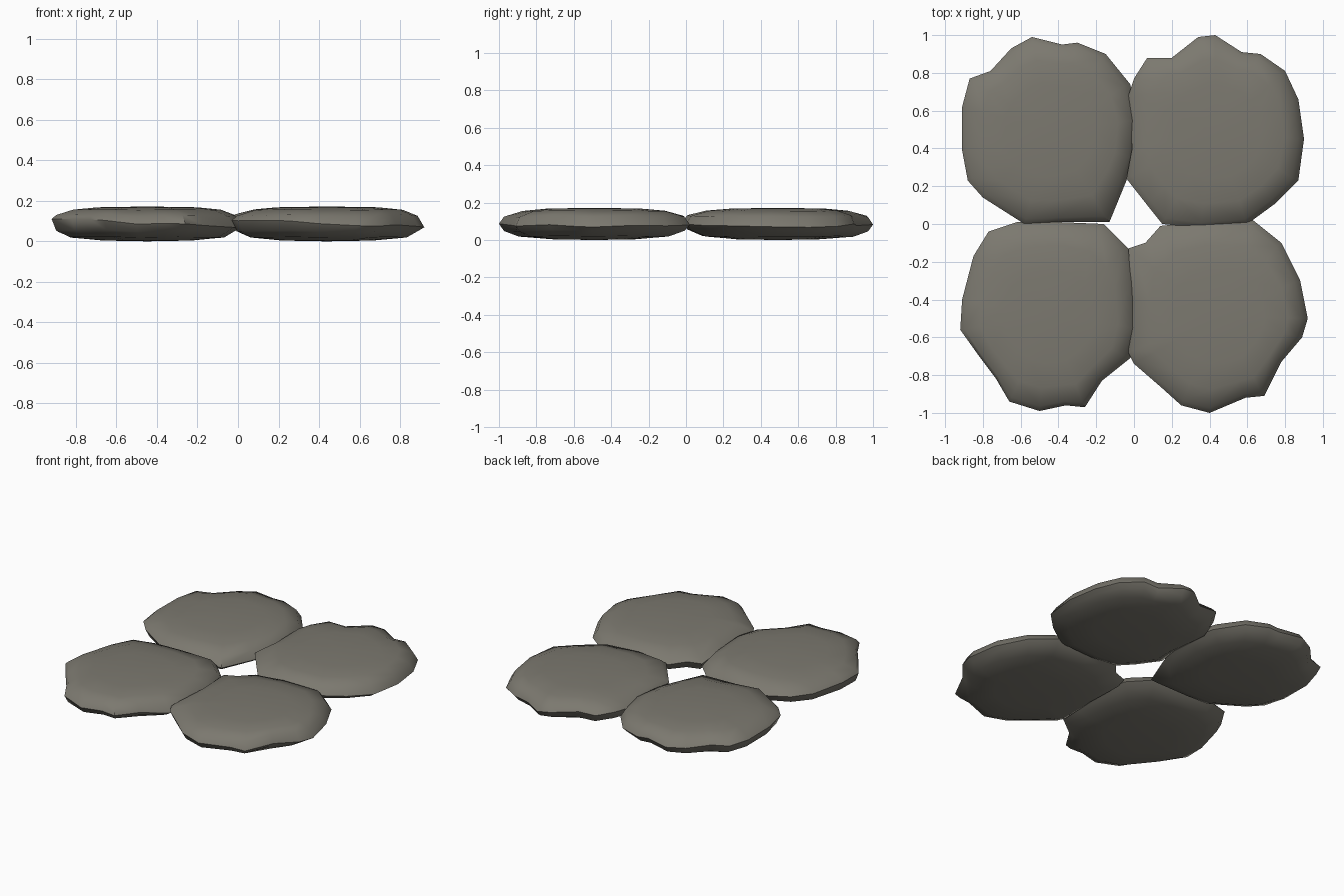
import bpy, bmesh, math, random
from mathutils import Vector

if "Cube" in bpy.data.objects:
    bpy.data.objects.remove(bpy.data.objects["Cube"], do_unlink=True)

random.seed(4)

stone_grey = bpy.data.materials.new("stone grey")
stone_grey.use_nodes = True
colour = (0.2, 0.19, 0.16, 1)
stone_grey.diffuse_color = colour
shader = next(n for n in stone_grey.node_tree.nodes if n.type == 'BSDF_PRINCIPLED')
shader.inputs["Base Color"].default_value = colour
shader.inputs["Roughness"].default_value = 0.9

# Cross-section from upper face to lower face: (scale of outline, height)
TOP, BOTTOM = 0.172, 0.0
PROFILE = [(.5, .168), (.76, .156), (.95, .128), (1, .09),
           (.95, .052), (.8, .02), (.45, .004)]


def flat_stone(name, outline):
    """Loft a worn, flat stone from its plan outline and the shared profile."""
    points = [Vector(p) for p in outline]
    xs, ys = [p.x for p in points], [p.y for p in points]
    centre = Vector(((min(xs) + max(xs)) / 2, (min(ys) + max(ys)) / 2))
    mean_radius = sum((p - centre).length for p in points) / len(points)
    wobble = [random.uniform(-.008, .008) for p in points]

    bm = bmesh.new()
    rings = []
    for scale, height in PROFILE:
        ring = []
        for p, chip in zip(points, wobble):
            arm = p - centre
            direction = arm.normalized()
            # Inner rings relax towards a round shape, the rim keeps its chips
            radius = mean_radius + (arm.length - mean_radius) * scale ** 2
            spot = centre + direction * radius * scale
            # The rim dips gently towards the left side
            rim = max(0, scale - .7) / .3
            z = height + rim * (chip - .018 * direction.x * (scale == 1))
            if scale == .95:
                spot.x -= .012 * max(0, direction.x)
            ring.append(bm.verts.new((spot.x, spot.y, z)))
        rings.append(ring)

    # Skin neighbouring rings, then cap both faces with fans
    count = len(points)
    for upper, lower in zip(rings, rings[1:]):
        for i in range(count):
            j = (i + 1) % count
            bm.faces.new((upper[i], upper[j], lower[j], lower[i]))
    for ring, height in ((rings[0], TOP), (rings[-1], BOTTOM)):
        hub = bm.verts.new((centre.x, centre.y, height))
        for i in range(count):
            bm.faces.new((ring[i], ring[(i + 1) % count], hub))
    bmesh.ops.recalc_face_normals(bm, faces=bm.faces)

    mesh = bpy.data.meshes.new(name)
    bm.to_mesh(mesh)
    bm.free()
    mesh.materials.append(stone_grey)
    stone = bpy.data.objects.new(name, mesh)
    bpy.context.collection.objects.link(stone)
    bpy.ops.object.select_all(action='DESELECT')
    stone.select_set(True)
    bpy.context.view_layer.objects.active = stone
    bpy.ops.object.shade_smooth_by_angle(angle=math.radians(50))


# Four stepping stones, laid edge to edge around a small gap
flat_stone("back_right_stone", [
    (-.91, .39), (-.91, .62), (-.87, .77), (-.76, .81), (-.65, .93),
    (-.54, .99), (-.38, .95), (-.3, .96), (-.15, .9), (-.02, .74),
    (.02, .55), (0, .35), (-.04, .23), (-.13, .01), (-.4, .01),
    (-.58, 0), (-.8, .14), (-.88, .23)])

flat_stone("front_right_stone", [
    (-.77, -.04), (-.85, -.17), (-.91, -.4), (-.92, -.56), (-.82, -.7),
    (-.73, -.82), (-.66, -.94), (-.5, -.99), (-.36, -.96), (-.26, -.97),
    (-.17, -.83), (-.02, -.71), (.02, -.55), (.01, -.3), (-.03, -.13),
    (-.16, 0), (-.4, .01), (-.62, .01)])

flat_stone("back_left_stone", [
    (-.04, .24), (.07, .1), (.15, 0), (.35, -.02), (.6, 0),
    (.75, .11), (.87, .23), (.9, .45), (.87, .66), (.8, .81),
    (.67, .9), (.57, .91), (.43, 1), (.34, .99), (.2, .88),
    (.07, .88), (0, .77), (-.03, .68), (-.01, .4)])

flat_stone("front_left_stone", [
    (-.03, -.13), (.06, -.1), (.14, -.01), (.35, .01), (.63, .02),
    (.78, -.1), (.88, -.3), (.92, -.5), (.89, -.6), (.78, -.73),
    (.69, -.91), (.59, -.92), (.4, -1), (.25, -.96), (.15, -.87),
    (0, -.74), (-.03, -.68), (-.01, -.4)])
